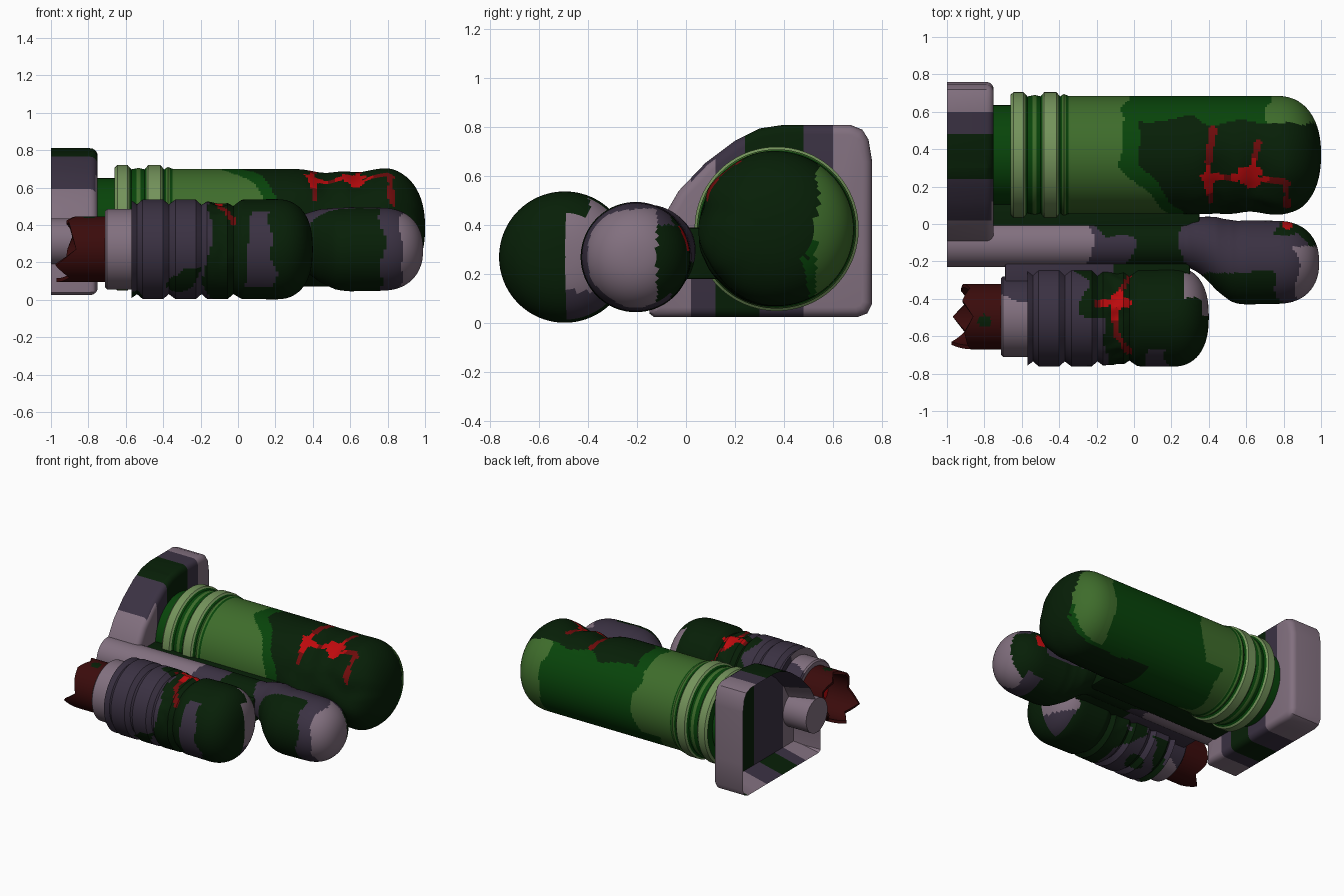
import bpy, bmesh, math
from mathutils import Vector, noise

cube = bpy.data.objects.get("Cube")
if cube:
    bpy.data.objects.remove(cube, do_unlink=True)

PALETTE = {"lilac": "82707F", "purple": "3A3142", "dark green": "071F07", "mid green": "08440A",
           "green": "3E6C2B", "light green": "74935B", "red": "BE0A0D", "blood red": "6E0B0B",
           "rust red": "3A0B0B"}
NAMES = list(PALETTE)
MATS = []


def linear(c):
    return c / 12.92 if c < 0.04 else ((c + 0.055) / 1.055) ** 2.4


for label, code in PALETTE.items():
    mat = bpy.data.materials.new(label)
    mat.use_nodes = True
    rgba = [linear(b / 255) for b in bytes.fromhex(code)] + [1]
    mat.diffuse_color = rgba
    mat.node_tree.nodes["Principled BSDF"].inputs["Base Color"].default_value = rgba
    mat.node_tree.nodes["Principled BSDF"].inputs["Roughness"].default_value = 0.7
    MATS.append(mat)


def wobble(p, scale=5.0):
    return noise.noise(Vector(p) * scale)


def finish(name, bm, colour):
    """Colour faces by rule, make the object and shade it."""
    bmesh.ops.recalc_face_normals(bm, faces=bm.faces)
    for f in bm.faces:
        f.material_index = NAMES.index(colour(f.calc_center_median()))
    mesh = bpy.data.meshes.new(name)
    bm.to_mesh(mesh)
    bm.free()
    for m in MATS:
        mesh.materials.append(m)
    ob = bpy.data.objects.new(name, mesh)
    bpy.context.collection.objects.link(ob)
    bpy.ops.object.select_all(action="DESELECT")
    ob.select_set(True)
    bpy.context.view_layer.objects.active = ob
    bpy.ops.object.shade_smooth_by_angle(angle=math.radians(35))


def lathe(name, profile, centre, colour, segs=110, step=0.014, warp=None):
    """Sweep (x, radius) points round a centre line along x."""
    pts = [profile[0]]
    for (x0, r0), (x1, r1) in zip(profile, profile[1:]):
        n = max(1, round(abs(x1 - x0) / step))
        pts += [(x0 + (x1 - x0) * i / n, r0 + (r1 - r0) * i / n) for i in range(1, n + 1)]
    bm = bmesh.new()
    rings = []
    for x, r in pts:
        cy, cz = centre(x)
        ring = []
        for i in range(segs):
            a = math.tau * i / segs
            px, pr = warp(x, r, a) if warp else (x, r)
            ring.append(bm.verts.new((px, cy + pr * math.cos(a), cz + pr * math.sin(a))))
        rings.append(ring)
    for a, b in zip(rings, rings[1:]):
        for i in range(segs):
            j = (i + 1) % segs
            bm.faces.new((a[i], a[j], b[j], b[i]))
    bm.faces.new(rings[0])
    bm.faces.new(rings[-1])
    finish(name, bm, colour)


def dome(x0, x1, r, power=2.3, n=14):
    out = []
    for i in range(n + 1):
        t = math.pi / 2 * i / n
        out.append((x0 + (x1 - x0) * math.sin(t) ** (2 / power),
                    max(0.004, r * max(0, math.cos(t)) ** (2 / power))))
    return out


def box(name, lo, hi, colour):
    bm = bmesh.new()
    bmesh.ops.create_cube(bm, size=1)
    for v in bm.verts:
        v.co = [l + (h - l) * (c + 0.5) for l, h, c in zip(lo, hi, v.co)]
    bmesh.ops.bevel(bm, geom=bm.edges[:], offset=0.012, segments=2, affect="EDGES", profile=0.5)
    finish(name, bm, lambda p: colour)


def splat(p, paths, hearts):
    """Red splash seen from above: bright hearts, thinner trails."""
    q = Vector((p.x, p.y))
    near = min((q - Vector(h[:2])).length - h[2] for h in hearts)
    if near < 0.035 * wobble(p, 22):
        return "red"
    for path in paths:
        for a, b in zip(path, path[1:]):
            a, b = Vector(a), Vector(b)
            t = max(0, min(1, (q - a).dot(b - a) / (b - a).length_squared))
            if (q - a.lerp(b, t)).length < 0.016 + 0.012 * wobble(p, 15):
                return "red" if near < 0.045 else "blood red"
    return None


# Large green canister
def canister_colour(p):
    n, h, x = p.y - 0.37, p.z - 0.385, p.x
    radius = math.hypot(n, h)
    w = 0.06 * wobble(p)
    if x < -0.35:
        if x < -0.66:
            return "mid green"
        return "light green" if radius > 0.327 else "green" if radius > 0.318 else "mid green"
    if h > 0:
        red = splat(p, [[(.42, .5), (.39, .25), (.62, .25), (.66, .43)],
                        [(.62, .25), (.81, .22), (.82, .1)], [(.39, .25), (.41, .13)]],
                    [(.4, .24, .035), (.62, .25, .055)])
        if red:
            return red
    if h > -0.12 and n < 0.17 + w:
        edge = 0.02 + max(0, -n - 0.05) * 0.9 + w
        return "dark green" if x > edge else "mid green" if x > edge - 0.09 else "green"
    if n < 0.14 + w and x > 0.3:
        return "dark green"
    if x > 0.72 + w and n > 0.16:
        return "green"
    return "mid green" if x > -0.06 + 2 * w - (0.2 if h < -0.15 else 0) else "green"


def bump(x, at, width):
    return math.exp(-((x - at) / width) ** 2)


def canister_dent(x, r, a):
    side = max(0, math.cos(a - math.radians(125)))
    dent = 0.15 * bump(x, 0.47, 0.09) + 0.12 * bump(x, 0.64, 0.07) - 0.03 * bump(x, 0.82, 0.06)
    front = max(0, -math.cos(a)) * max(0, min(1, (x - 0.25) / 0.15))
    lump = 0.08 * front * wobble((x, math.cos(a) * .35, math.sin(a) * .35), 6)
    return x, r * (1 - dent * side ** 3 + lump)


rings = [(-.76, .01), (-.76, .265), (-.66, .265), (-.66, .32), (-.645, .335), (-.59, .335), (-.57, .312),
         (-.53, .32), (-.5, .312), (-.48, .335), (-.415, .335), (-.395, .312), (-.375, .325), (-.35, .315)]
lathe("green_canister", rings + dome(0.76, 1.0, 0.315), lambda x: (0.37, 0.385),
      canister_colour, segs=150, step=0.012, warp=canister_dent)


# Slim pipe that swells into a capsule
def pipe_centre(x):
    t = max(0, min(1, (x - 0.3) / 0.27))
    t = t * t * (3 - 2 * t)
    return -0.105 - 0.1 * t, 0.31 - 0.04 * t


def pipe_colour(p):
    w = 0.07 * wobble(p)
    if p.x > 0.88 + w:
        return "lilac" if p.y < -0.12 else "purple" if p.z > 0.4 else "dark green"
    if p.x < -0.24 + 2 * w:
        return "lilac"
    if p.z > 0.3 and (Vector((p.x, p.y)) - Vector((0.82, 0.0))).length < 0.03:
        return "red"
    if p.x > 0.76 + w:
        return "dark green" if p.y > -0.06 else "purple"
    if p.x < 0.27 + w:
        edge = -0.2 if p.y > -0.1 + w else -0.05
        return "dark green" if p.x > edge + 2 * w else "purple"
    return "purple" if p.y > -0.27 + w and p.z > 0.25 else "dark green"


lathe("side_pipe", [(-1, .01), (-1, .125), (.28, .125), (.36, .155), (.44, .195), (.52, .218), (.6, .225)]
      + dome(0.76, 0.99, 0.222), pipe_centre, pipe_colour)


# Front ribbed canister
def ribbed_colour(p):
    n, h, x = p.y + 0.495, p.z - 0.27, p.x
    w = 0.07 * wobble(p)
    if x < -0.565:
        return "lilac" if n < 0.12 + w else "purple"
    if h > 0.05:
        red = splat(p, [[(-.02, -.27), (-.1, -.42), (-.1, -.58), (-.03, -.68)],
                        [(-.19, -.42), (-.03, -.42)]], [(-.1, -.43, .04)])
        if red:
            return red
    if x > 0.27 + w and n > (0.0 if h < 0.17 else 0.1):
        return "lilac" if h > -0.13 + w else "purple"
    if n < -0.06 and 0.04 < x + w < 0.18 and abs(h) < 0.2:
        return "purple"
    if x < -0.16 + w:
        if h < -0.1:
            return "dark green" if wobble(p, 6) > 0.15 else "purple"
        return "dark green" if n > 0 and x > -0.36 + 2 * w else "purple"
    return "dark green"


def ribbed_dent(x, r, a):
    top = 0.5 + 0.5 * math.sin(a)
    crease = abs(wobble((x, math.cos(a) * .3, math.sin(a) * .3), 8))
    return x, r * (1 - bump(x, -0.09, 0.07) * top * (0.06 + 0.12 * crease))


ribs = [(-.71, .01), (-.71, .205), (-.7, .215), (-.57, .215), (-.57, .262), (-.54, .24)]
for start in (-.54, -.365, -.195):
    ribs += [(start + .03, .266), (start + .14, .266), (start + .17, .24)]
lathe("ribbed_canister", ribs + [(.02, .266)] + dome(0.2, 0.4, 0.268, 2.4),
      lambda x: (-0.495, 0.27), ribbed_colour, warp=ribbed_dent)

# Torn pipe end, hollow, with a ragged lip
TEAR = [.78, .66, .8, .6, .76, .7, .62, 1, .74, .98, .68, .82]


def tear(x, r, a):
    t = a / math.tau * len(TEAR)
    i = int(t)
    f = t - i
    k = TEAR[i % len(TEAR)] * (1 - f) + TEAR[(i + 1) % len(TEAR)] * f
    return -0.69 + (x + 0.69) * k, r


def torn_colour(p):
    if math.hypot(p.y + 0.495, p.z - 0.27) < 0.1:
        return "red"
    if p.z > 0.3 and (p - Vector((-.8, -.52, .44))).length < 0.035:
        return "dark green"
    return "rust red"


lathe("torn_pipe", [(-.69, .15), (-.69, .175), (-.975, .175), (-.975, .155), (-.72, .155), (-.72, .01)],
      lambda x: (-0.495, 0.27), torn_colour, segs=60, warp=tear)

# Mounting cup: flat-bottomed, curved shoulder, open at the far end
outline = [(-.15, .04), (-.13, .025), (.7, .025), (.74, .04), (.76, .08), (.76, .66), (.745, .75), (.72, .79),
           (.67, .81), (.4, .81), (.3, .795), (.2, .745), (.08, .655), (-.03, .54), (-.1, .42), (-.145, .25)]


def cup_colour(p):
    y, z = p.y, p.z
    if p.x < -0.76 and 0.05 < z < 0.74 and 0 < y < 0.72:
        # inside of the cup
        if y > 0.36:
            return "dark green"
        return "lilac" if z < 0.1 else "purple"
    if y > 0.6:
        return "lilac"
    if z < 0.35:
        return "purple" if 0.02 < y < 0.12 or 0.3 < y < 0.48 else "dark green" if 0.1 < y < 0.3 else "lilac"
    if y > 0.48:
        return "purple"
    return "dark green" if y > 0.24 else "purple" if y > 0.15 else "lilac"


bm = bmesh.new()
back = bm.faces.new([bm.verts.new((-1, y, z)) for y, z in outline])
ext = bmesh.ops.extrude_face_region(bm, geom=[back], use_keep_orig=True)
bmesh.ops.translate(bm, verts=[g for g in ext["geom"] if isinstance(g, bmesh.types.BMVert)], vec=(.25, 0, 0))
bmesh.ops.recalc_face_normals(bm, faces=bm.faces)
front = [e for e in bm.edges if all(v.co.x > -0.8 for v in e.verts)]
bmesh.ops.bevel(bm, geom=front, offset=0.04, segments=4, affect="EDGES", profile=0.5)
back = min(bm.faces, key=lambda f: f.calc_center_median().x)
bmesh.ops.inset_region(bm, faces=[back], thickness=0.045, use_even_offset=True)
for v in back.verts:
    v.co.x = -0.81
for y in (0.02, 0.12, 0.24, 0.3, 0.36, 0.48, 0.6):
    bmesh.ops.bisect_plane(bm, geom=bm.verts[:] + bm.edges[:] + bm.faces[:],
                           plane_co=(0, y, 0), plane_no=(0, 1, 0))
bmesh.ops.bisect_plane(bm, geom=bm.verts[:] + bm.edges[:] + bm.faces[:],
                       plane_co=(0, 0, 0.35), plane_no=(0, 0.1, 1))
finish("mounting_cup", bm, cup_colour)

# Brackets joining the three bodies
box("canister_bracket", (-.77, -.06, .18), (.35, .14, .39), "dark green")
box("rear_rib_bracket", (-.69, -.36, .2), (-.1, -.14, .37), "purple")
box("front_rib_bracket", (-.12, -.36, .2), (.3, -.14, .37), "dark green")
